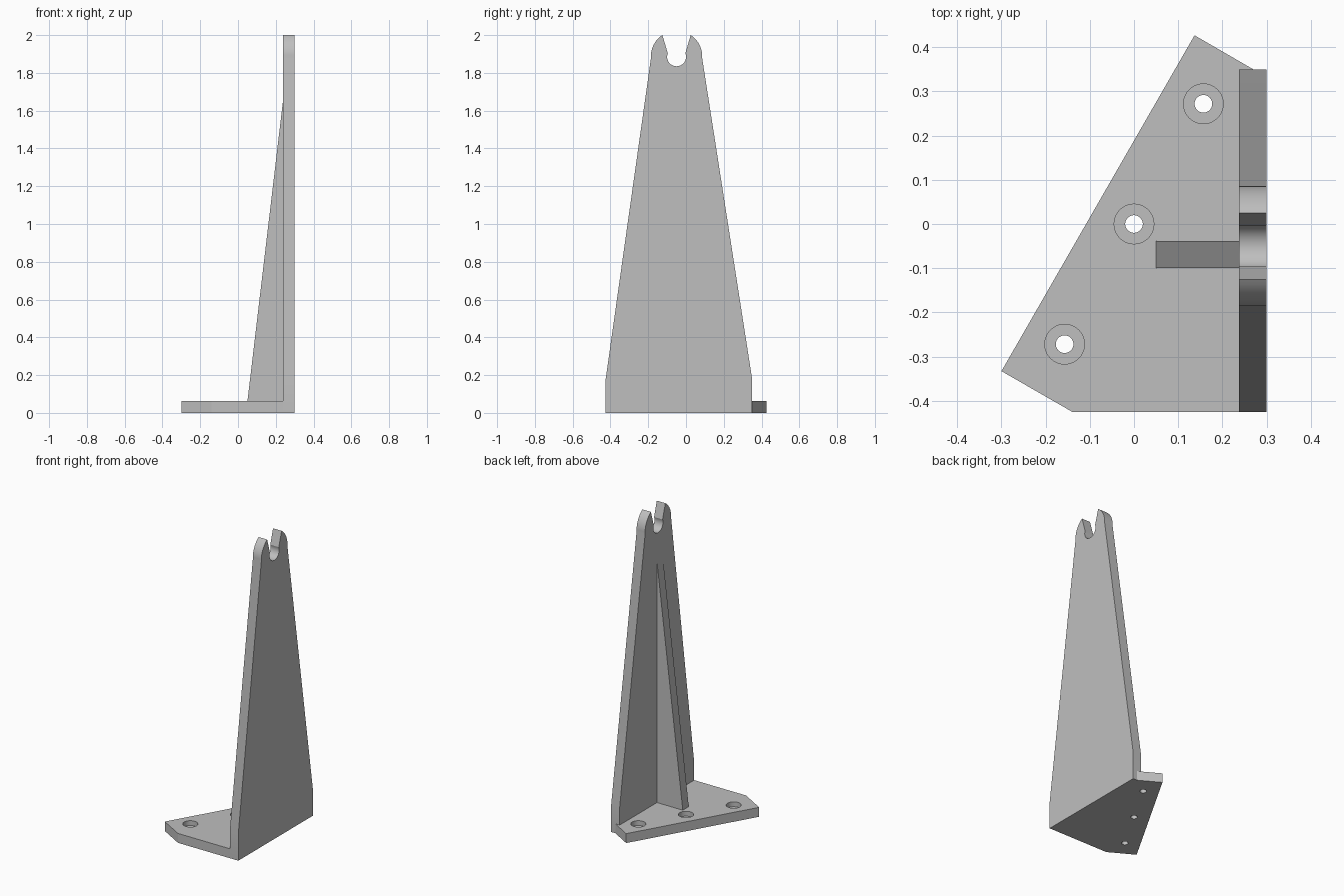
import bpy, bmesh, math
from mathutils import Vector

cube = bpy.data.objects.get("Cube")
if cube:
    bpy.data.objects.remove(cube, do_unlink=True)

grey = bpy.data.materials.new("light_grey")
grey.use_nodes = True
colour = (0.52, 0.52, 0.52, 1)
grey.diffuse_color = colour
grey.node_tree.nodes["Principled BSDF"].inputs["Base Color"].default_value = colour


def prism(name, outline, direction):
    """Extrude a closed outline along a direction into a solid."""
    bm = bmesh.new()
    face = bm.faces.new([bm.verts.new(p) for p in outline])
    ext = bmesh.ops.extrude_face_region(bm, geom=[face], use_keep_orig=True)
    moved = [v for v in ext["geom"] if isinstance(v, bmesh.types.BMVert)]
    bmesh.ops.translate(bm, verts=moved, vec=Vector(direction))
    bmesh.ops.recalc_face_normals(bm, faces=bm.faces)
    mesh = bpy.data.meshes.new(name)
    bm.to_mesh(mesh)
    bm.free()
    mesh.materials.append(grey)
    obj = bpy.data.objects.new(name, mesh)
    bpy.context.collection.objects.link(obj)
    return obj


def arc(cy, cz, r, start, end, steps):
    angles = [math.radians(start + (end - start) * i / steps) for i in range(steps + 1)]
    return [(cy + r * math.cos(a), cz + r * math.sin(a)) for a in angles]


def activate(obj):
    bpy.ops.object.select_all(action='DESELECT')
    obj.select_set(True)
    bpy.context.view_layer.objects.active = obj


FRONT, BACK, INNER, OUTER, THICK = -0.425, 0.35, 0.238, 0.30, 0.062

# Upright plate: tapered, with rounded shoulders and a keyhole notch
mid, top = -0.05, 1.887
profile = [(FRONT, 0), (BACK, 0), (BACK, 0.18)]
profile += arc(mid, top, 0.136, -4, 56.5, 10)
profile += arc(mid, 1.885, 0.05, 22, -202, 24)
profile += arc(mid, top, 0.136, 123.5, 184, 10)
profile += [(FRONT, 0.18)]
upright = prism("upright_plate", [(INNER, y, z) for y, z in profile], (OUTER - INNER, 0, 0))

# Slanted base plate
base_outline = [(-0.30, -0.333), (-0.14, FRONT), (INNER, FRONT), (INNER, BACK),
                (0.27, BACK), (0.137, 0.427)]
base = prism("base_plate", [(x, y, 0) for x, y in base_outline], (0, 0, THICK))

# Counterbored screw holes along the slanted edge
for i in (-1, 0, 1):
    for radius, floor in ((0.02, -0.05), (0.045, 0.03)):
        bpy.ops.mesh.primitive_cylinder_add(vertices=40, radius=radius, depth=0.2,
                                            location=(0.157 * i, 0.272 * i, floor + 0.1))
        cutter = bpy.context.object
        cutter.name = "hole_cutter"
        cutter.hide_render = True
        activate(base)
        cut = base.modifiers.new("hole", 'BOOLEAN')
        cut.operation = 'DIFFERENCE'
        cut.solver = 'EXACT'
        cut.object = cutter
        bpy.ops.object.modifier_apply(modifier=cut.name)
        bpy.data.objects.remove(cutter, do_unlink=True)

# Triangular stiffening rib
rib = prism("stiffening_rib", [(0.05, -0.1, THICK), (INNER, -0.1, THICK), (INNER, -0.1, 1.65)],
            (0, 0.062, 0))

for part in (upright, base, rib):
    activate(part)
    bpy.ops.object.shade_smooth_by_angle(angle=math.radians(20))
